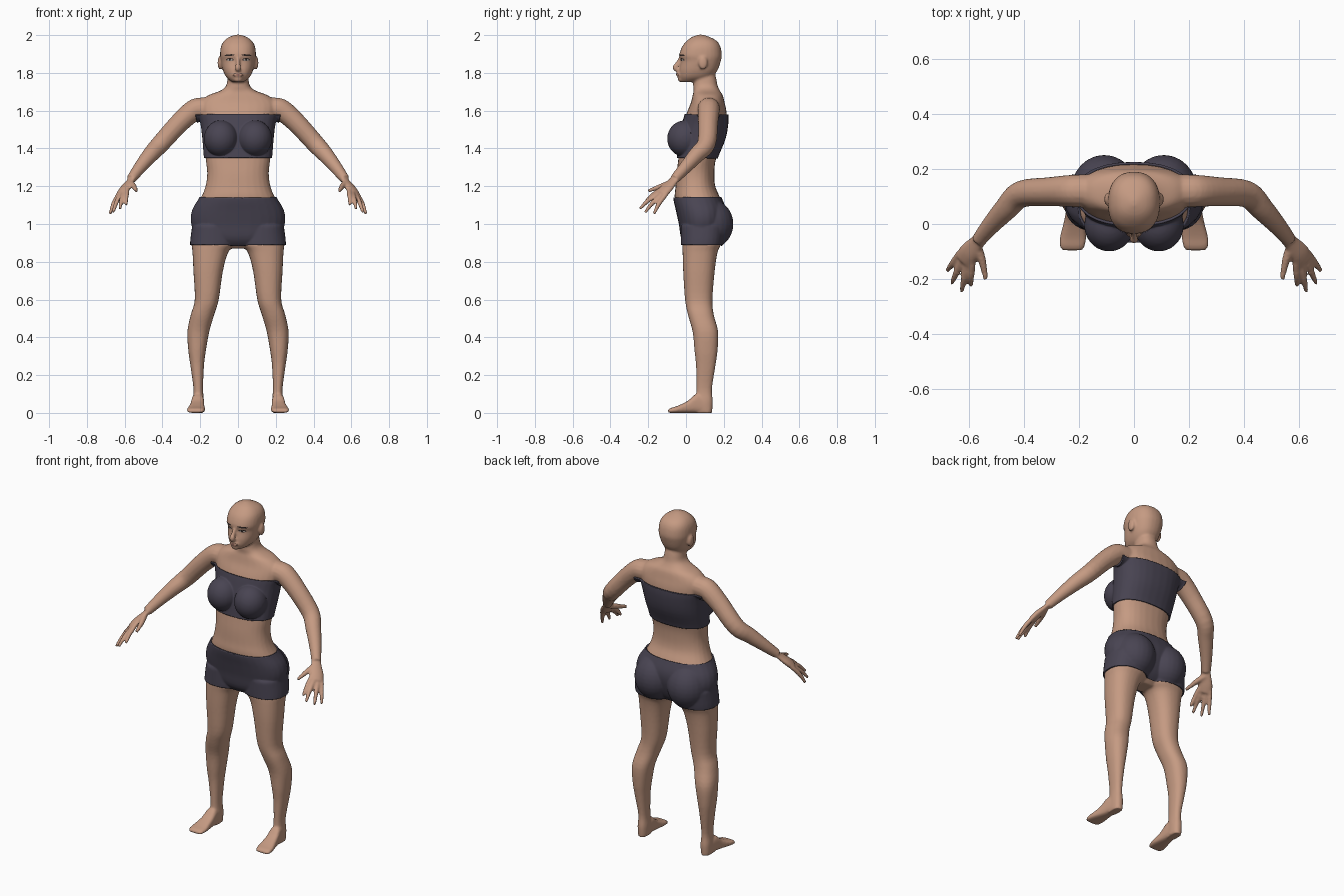
import bpy, bmesh, math
from mathutils import Vector, Matrix
from mathutils.bvhtree import BVHTree

if "Cube" in bpy.data.objects:
    bpy.data.objects.remove(bpy.data.objects["Cube"])


def material(name, rgb):
    m = bpy.data.materials.new(name)
    m.use_nodes = True
    m.diffuse_color = (*rgb, 1)
    bsdf = m.node_tree.nodes["Principled BSDF"]
    bsdf.inputs["Base Color"].default_value = (*rgb, 1)
    bsdf.inputs["Roughness"].default_value = 0.8
    return m


SKIN = material("skin", (0.56, 0.325, 0.225))
CLOTH = material("dark cloth", (0.066, 0.058, 0.085))
HAIR = material("dark brow", (0.03, 0.02, 0.018))
WHITE = material("eye white", (0.55, 0.48, 0.43))
LIP = material("lip", (0.36, 0.17, 0.13))


def resample(rows, n=4):
    """Smooth interpolation between rows of parameters."""
    out = []
    for i in range(len(rows) - 1):
        p = [rows[max(0, min(len(rows) - 1, i + k))] for k in (-1, 0, 1, 2)]
        for j in range(n):
            t = j / n
            out.append([b + 0.5 * t * (c - a + t * (2 * a - 5 * b + 4 * c - d + t * (3 * (b - c) + d - a)))
                        for a, b, c, d in zip(*p)])
    return out + [list(rows[-1])]


def oval(k, n=28, power=2.3):
    t = math.tau * k / n
    f = lambda v: math.copysign(abs(v) ** (2 / power), v)
    return f(math.cos(t)), f(math.sin(t))


def skin_rings(bm, rings):
    """Bridge rings of points into a closed shell."""
    loops = [[bm.verts.new(p) for p in r] for r in rings]
    n = len(loops[0])
    for a, b in zip(loops, loops[1:]):
        for k in range(n):
            bm.faces.new((a[k], a[(k + 1) % n], b[(k + 1) % n], b[k]))
    bm.faces.new(loops[0])
    bm.faces.new(loops[-1])


def stack(bm, rows, s=1):
    """Rows: z, x min, x max, front y, back y."""
    rings = []
    for z, x0, x1, y0, y1 in resample(rows):
        rings.append([(s * ((x0 + x1) + (x1 - x0) * u) / 2, ((y0 + y1) + (y1 - y0) * v) / 2, z)
                      for u, v in map(oval, range(28))])
    skin_rings(bm, rings)


def tube(bm, rows, s=1, side=(0, 1, 0), flat=1.0):
    """Rows: x, y, z, radius along a path; flat squashes across the side axis."""
    rows = resample(rows)
    pts = [Vector(r[:3]) for r in rows]
    rings = []
    for i, (p, row) in enumerate(zip(pts, rows)):
        t = (pts[min(i + 1, len(pts) - 1)] - pts[max(i - 1, 0)]).normalized()
        a = Vector(side)
        a = (a - t * a.dot(t)).normalized()
        b = t.cross(a) * flat
        ring = [p + (a * u + b * v) * row[3] for u, v in (oval(k, 16, 2) for k in range(16))]
        rings.append([(s * q.x, q.y, q.z) for q in ring])
    skin_rings(bm, rings)


def ball(bm, center, radii, s=1):
    m = Matrix.Translation((s * center[0], center[1], center[2])) @ Matrix.Diagonal((*radii, 1))
    bmesh.ops.create_uvsphere(bm, u_segments=24, v_segments=16, radius=1, matrix=m)


def new_object(name, mesh, mat):
    ob = bpy.data.objects.new(name, mesh)
    bpy.context.collection.objects.link(ob)
    mesh.materials.clear()
    mesh.materials.append(mat)
    return ob


bm = bmesh.new()

# Torso and neck, from half widths
torso = [(.87, .06, .03, .12), (.92, .2, -.015, .17), (1, .24, -.03, .2), (1.07, .236, -.045, .205),
         (1.14, .196, -.06, .18), (1.2, .172, -.055, .155), (1.27, .163, -.05, .15), (1.35, .172, -.04, .16),
         (1.45, .18, -.03, .2), (1.53, .19, -.012, .215), (1.59, .205, .005, .215), (1.64, .205, .025, .205),
         (1.68, .16, .035, .195), (1.705, .095, .04, .18), (1.73, .064, .038, .168), (1.77, .055, .04, .16),
         (1.81, .05, .05, .15)]
stack(bm, [(z, -w, w, f, b) for z, w, f, b in torso])

# Head
head = [(1.752, .03, -.025, .06), (1.77, .055, -.034, .125), (1.79, .07, -.037, .15), (1.82, .082, -.036, .17),
        (1.865, .091, -.028, .185), (1.895, .095, -.036, .19), (1.94, .09, -.02, .182), (1.97, .073, .005, .162),
        (1.99, .046, .032, .125), (2.002, .012, .065, .09)]
stack(bm, [(z, -w, w, f, b) for z, w, f, b in head])
tube(bm, [(0, -.026, 1.885, .009), (0, -.045, 1.85, .011), (0, -.056, 1.828, .016), (0, -.04, 1.812, .013)],
     side=(1, 0, 0))
ball(bm, (0, -.024, 1.768), (.026, .02, .018))
ball(bm, (0, -.036, 1.79), (.028, .016, .014))

index_tip, middle_tip = (.592, -.225, 1.1), (.625, -.245, 1.08)
ring_tip, little_tip = (.662, -.217, 1.06), (.678, -.17, 1.052)
across = Vector((.766, .495, -.405))
knuckles = Vector((.618, -.132, 1.158))

for s in (-1, 1):
    # Ears, bust and seat
    ball(bm, (.096, .09, 1.853), (.012, .024, .036), s)
    ball(bm, (.09, -.005, 1.452), (.082, .086, .088), s)
    ball(bm, (.108, .125, 1.0), (.112, .118, .125), s)
    # Leg
    stack(bm, [(.99, .02, .235, -.02, .2), (.9, .012, .246, -.02, .187), (.85, .052, .241, -.018, .167),
               (.75, .08, .236, -.015, .152), (.6, .102, .229, -.005, .14), (.52, .126, .25, .01, .147),
               (.43, .152, .268, .035, .17), (.33, .17, .263, .045, .167), (.25, .18, .252, .053, .156),
               (.13, .185, .236, .055, .138), (.06, .18, .24, .05, .142), (0, .182, .238, .045, .138)], s)
    # Foot, lofted from heel to toes
    rings = []
    for y, x0, x1, top in resample([(.125, .185, .235, .06), (.06, .18, .245, .1), (.01, .178, .254, .064),
                                    (-.045, .174, .268, .037), (-.08, .178, .27, .026), (-.097, .19, .258, .016)]):
        rings.append([(s * (x0 + x1 + (x1 - x0) * u) / 2, y, top * (1 + v) / 2)
                      for u, v in (oval(k, 28, 3) for k in range(28))])
    skin_rings(bm, rings)
    # Arm
    tube(bm, [(.1, .12, 1.615, .06), (.19, .12, 1.61, .06), (.235, .12, 1.6, .058), (.31, .117, 1.535, .053),
              (.41, .108, 1.425, .049), (.465, .055, 1.365, .043), (.52, -.005, 1.298, .034),
              (.565, -.06, 1.238, .026)], s)
    # Hand, fingers and thumb
    tube(bm, [(.55, -.045, 1.255, .027), (.572, -.07, 1.225, .03), (.6, -.105, 1.187, .039),
              (*knuckles, .037)], s, across, 0.5)
    for k, tip in enumerate((index_tip, middle_tip, ring_tip, little_tip)):
        base = knuckles + across * (k - 1.5) * .02 - Vector((.01, -.015, -.015))
        mid = base.lerp(Vector(tip), 0.55) + Vector((.002, -.004, .006))
        tube(bm, [(*base, .012), (*mid, .0125), (*tip, .008)], s, across)
    tube(bm, [(.572, -.075, 1.22, .018), (.552, -.13, 1.2, .015), (.538, -.2, 1.175, .009)], s, across)

bmesh.ops.recalc_face_normals(bm, faces=bm.faces)
mesh = bpy.data.meshes.new("body")
bm.to_mesh(mesh)
bm.free()
body = new_object("body", mesh, SKIN)

# Fuse the overlapping shells into one smooth skin
fuse = body.modifiers.new("fuse", "REMESH")
fuse.mode = "VOXEL"
fuse.voxel_size = 0.0065
soften = body.modifiers.new("soften", "SMOOTH")
soften.factor = 0.5
soften.iterations = 5
bpy.context.view_layer.update()
fused = bpy.data.meshes.new_from_object(body.evaluated_get(bpy.context.evaluated_depsgraph_get()))
body.modifiers.clear()
body.data = fused
fused.materials.clear()
fused.materials.append(SKIN)
fused.shade_smooth()


def garment(name, cuts, thickness):
    """Copy the skin between cutting planes and thicken it outward."""
    g = bmesh.new()
    g.from_mesh(fused)
    for co, normal in cuts:
        bmesh.ops.bisect_plane(g, geom=g.verts[:] + g.edges[:] + g.faces[:], plane_co=co,
                               plane_no=normal, clear_outer=True)
    me = bpy.data.meshes.new(name)
    g.to_mesh(me)
    g.free()
    ob = new_object(name, me, CLOTH)
    me.shade_smooth()
    solid = ob.modifiers.new("cloth", "SOLIDIFY")
    solid.thickness = thickness
    solid.offset = 1
    bpy.context.view_layer.objects.active = ob
    ob.select_set(True)
    bpy.ops.object.shade_smooth_by_angle(angle=math.radians(50))
    ob.select_set(False)


def band(low, high):
    return [((0, 0, high), (0, 0, 1)), ((0, 0, low), (0, 0, -1))]


garment("bandeau_top", band(1.35, 1.58) + [((s * .226, 0, 1.58), (s, 0, -.18)) for s in (-1, 1)], .009)
garment("shorts", band(.89, 1.14) + [((s * .4, 0, 1), (s, 0, 0)) for s in (-1, 1)], .008)

# Painted face, laid on the skin
probe = bmesh.new()
probe.from_mesh(fused)
tree = BVHTree.FromBMesh(probe)


def patch(name, x, z, w, h, mat, lift, tilt=0.0):
    p = bmesh.new()
    verts = []
    for k in range(17):
        t = math.tau * k / 16
        u, v = (0, 0) if k == 16 else (math.cos(t) * w, math.sin(t) * h)
        px, pz = x + u, z + v + u * tilt
        hit = tree.ray_cast(Vector((px, -1, pz)), Vector((0, 1, 0)))[0]
        verts.append(p.verts.new((px, hit.y - lift, pz)))
    for k in range(16):
        p.faces.new((verts[16], verts[k], verts[(k + 1) % 16]))
    me = bpy.data.meshes.new(name)
    p.to_mesh(me)
    p.free()
    me.shade_smooth()
    new_object(name, me, mat)


for s, label in ((1, "left"), (-1, "right")):
    patch(label + "_brow", s * .045, 1.894, .027, .0045, HAIR, .003, -s * .06)
    patch(label + "_lashes", s * .043, 1.87, .02, .008, HAIR, .002)
    patch(label + "_eye", s * .043, 1.8685, .016, .005, WHITE, .0035)
    patch(label + "_iris", s * .043, 1.869, .006, .005, HAIR, .005)
patch("lips", 0, 1.79, .027, .008, LIP, .002)
probe.free()
